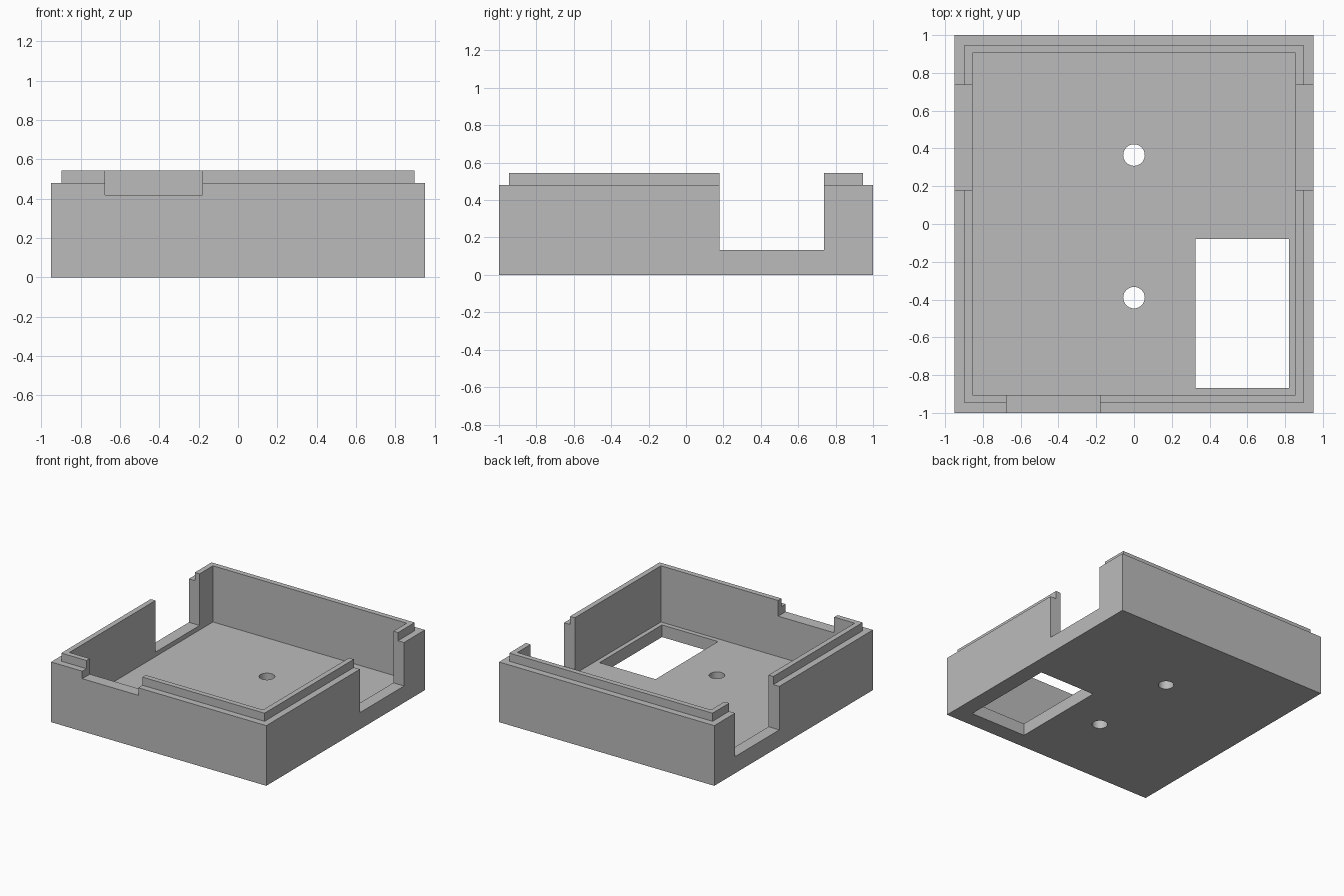
import bpy, bmesh
from mathutils import Matrix, Vector

old = bpy.data.objects.get("Cube")
if old:
    bpy.data.objects.remove(old, do_unlink=True)

HALF_X, HALF_Y = 0.95, 1.0
LEDGE_Z, LIP_Z, FLOOR_Z = 0.48, 0.545, 0.097
WALL, STEP = 0.095, 0.053

grey = bpy.data.materials.new("plain grey")
grey.use_nodes = True
colour = (0.5, 0.5, 0.5, 1)
grey.diffuse_color = colour
grey.node_tree.nodes["Principled BSDF"].inputs["Base Color"].default_value = colour


def make_object(name, bm):
    bmesh.ops.recalc_face_normals(bm, faces=bm.faces)
    mesh = bpy.data.meshes.new(name)
    bm.to_mesh(mesh)
    bm.free()
    mesh.materials.append(grey)
    obj = bpy.data.objects.new(name, mesh)
    bpy.context.collection.objects.link(obj)
    return obj


def box_mesh(low, high):
    low, high = Vector(low), Vector(high)
    bm = bmesh.new()
    place = Matrix.Translation((low + high) / 2) @ Matrix.Diagonal((*(high - low), 1))
    bmesh.ops.create_cube(bm, size=1, matrix=place)
    return bm


def cut(target, cutter):
    """Subtract the cutter from the target and discard it."""
    cutter.hide_render = True
    mod = target.modifiers.new(cutter.name, 'BOOLEAN')
    mod.operation = 'DIFFERENCE'
    mod.solver = 'EXACT'
    mod.object = cutter
    bpy.context.view_layer.objects.active = target
    bpy.ops.object.modifier_apply(modifier=mod.name)
    bpy.data.objects.remove(cutter, do_unlink=True)


# Open tray: step the rim inward and up, then sink the inside to the floor
bm = box_mesh((-HALF_X, -HALF_Y, 0), (HALF_X, HALF_Y, LEDGE_Z))
top = max(bm.faces, key=lambda f: f.calc_center_median().z)
for inset, height in ((STEP, LIP_Z), (WALL - STEP, FLOOR_Z)):
    bmesh.ops.inset_region(bm, faces=[top], thickness=inset, use_even_offset=True)
    top = bmesh.ops.extrude_discrete_faces(bm, faces=[top])["faces"][0]
    for v in top.verts:
        v.co.z = height
tray = make_object("enclosure_tray", bm)

# Side openings, front slot and floor window
openings = {
    "side_opening": ((-1.2, 0.18, 0.133), (1.2, 0.737, 0.8)),
    "front_slot": ((-0.675, -1.2, 0.42), (-0.18, -0.8, 0.8)),
    "floor_window": ((0.325, -0.868, -0.2), (0.82, -0.08, 0.3)),
}
for name, (low, high) in openings.items():
    cut(tray, make_object(name, box_mesh(low, high)))

# Two round screw holes through the floor
for y in (0.365, -0.39):
    bm = bmesh.new()
    bmesh.ops.create_cone(bm, cap_ends=True, segments=48, radius1=0.057,
                          radius2=0.057, depth=0.6,
                          matrix=Matrix.Translation((0, y, 0)))
    cut(tray, make_object("screw_hole", bm))

# Smooth only the round hole walls
bpy.ops.object.select_all(action='DESELECT')
tray.select_set(True)
bpy.context.view_layer.objects.active = tray
bpy.ops.object.shade_smooth_by_angle(angle=0.5)
